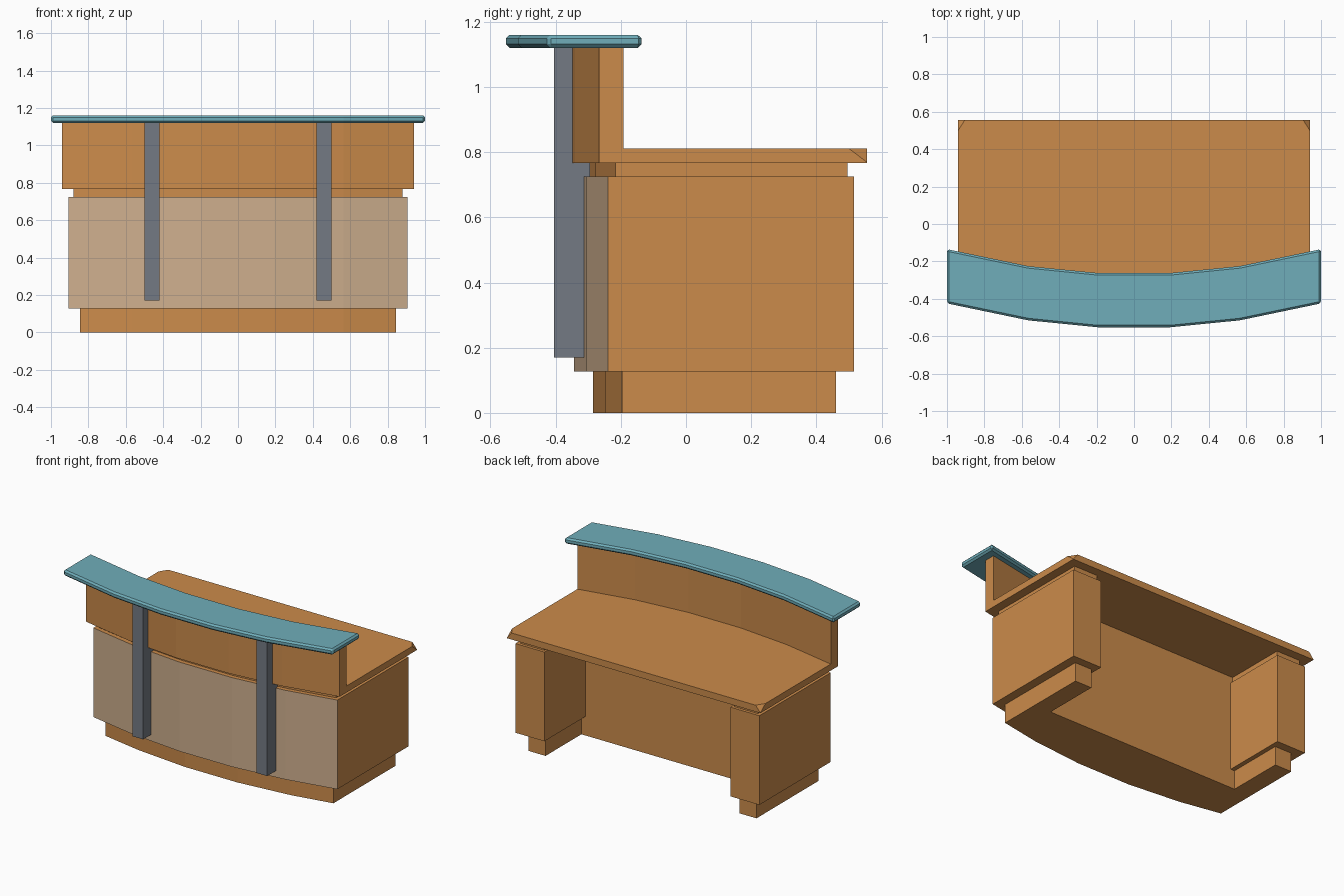
import bpy, bmesh
from math import sqrt
from mathutils import Vector

cube = bpy.data.objects.get("Cube")
if cube:
    bpy.data.objects.remove(cube, do_unlink=True)


def material(name, rgb):
    m = bpy.data.materials.new(name)
    m.use_nodes = True
    m.diffuse_color = (*rgb, 1)
    m.node_tree.nodes["Principled BSDF"].inputs["Base Color"].default_value = (*rgb, 1)
    return m


wood = material("warm wood", (0.60, 0.26, 0.07))
tan = material("pale tan", (0.62, 0.43, 0.27))
grey = material("slate grey", (0.175, 0.195, 0.23))
teal = material("teal", (0.16, 0.42, 0.49))

RADIUS = 3.84


def arc(half, mid):
    """Faceted bow from left end to right end, bulging toward the front."""
    xs = (-half, -0.565, -0.195, 0.195, 0.565, half)
    return [(x, mid - 0.005 + RADIUS - sqrt(RADIUS ** 2 - x * x)) for x in xs]


def prism(name, outline, z0, z1, *mats):
    """Extrude a plan outline between two heights."""
    bm = bmesh.new()
    base = bm.faces.new([bm.verts.new((x, y, z0)) for x, y in outline])
    ext = bmesh.ops.extrude_face_region(bm, geom=[base])
    for v in ext["geom"]:
        if isinstance(v, bmesh.types.BMVert):
            v.co.z = z1
    bmesh.ops.recalc_face_normals(bm, faces=bm.faces)
    mesh = bpy.data.meshes.new(name)
    bm.to_mesh(mesh)
    bm.free()
    for m in mats:
        mesh.materials.append(m)
    obj = bpy.data.objects.new(name, mesh)
    bpy.context.collection.objects.link(obj)
    return obj


def desk_outline(half, mid, back, inner):
    """Bowed front, two pedestals and a knee space between them."""
    knee = 0.08
    return arc(half, mid) + [(half, back), (inner, back), (inner, knee),
                             (-inner, knee), (-inner, back), (-half, back)]


# Plinth, cabinet body and recessed neck
prism("plinth", desk_outline(0.845, -0.285, 0.46, 0.72), 0, 0.127, wood)
body = prism("cabinet_body", desk_outline(0.905, -0.343, 0.515, 0.69),
             0.127, 0.725, wood, tan)
prism("neck", desk_outline(0.88, -0.314, 0.495, 0.705), 0.725, 0.767, wood)

# Pale front panel on the bowed faces
for p in body.data.polygons:
    if p.normal.y < -0.5:
        p.material_index = 1

# Worktop with clipped rear corners
W, D, Z0, Z1 = 0.94, 0.555, 0.767, 0.811
worktop = prism("worktop", arc(W, -0.378) + [(W, D), (-W, D)], Z0, Z1, wood)
bm = bmesh.new()
bm.from_mesh(worktop.data)
for side in (-1, 1):
    bmesh.ops.bisect_plane(bm, geom=bm.verts[:] + bm.edges[:] + bm.faces[:], dist=1e-4,
                           plane_co=Vector((side * W, D, Z0 + 0.002)),
                           plane_no=Vector((side / 0.035, 1 / 0.055, 1 / 0.042)),
                           clear_outer=True)
    bmesh.ops.holes_fill(bm, edges=[e for e in bm.edges if e.is_boundary])
bmesh.ops.recalc_face_normals(bm, faces=bm.faces)
bm.to_mesh(worktop.data)
bm.free()

# Raised screen wall
prism("screen_wall", arc(W, -0.378) + arc(W, -0.303)[::-1], Z1, 1.12, wood)

# Front posts
for side, label in ((1, "left"), (-1, "right")):
    a, b = side * 0.42, side * 0.5
    prism(label + "_post", [(a, -0.405), (b, -0.405), (b, -0.295), (a, -0.295)],
          0.17, 1.12, grey)

# Bowed transaction counter with chamfered edges
counter = prism("counter_top", arc(1.0, -0.552) + arc(1.0, -0.262)[::-1],
                1.12, 1.16, teal)
bevel = counter.modifiers.new("chamfer", "BEVEL")
bevel.width = 0.011
bevel.segments = 1
bevel.limit_method = "ANGLE"
